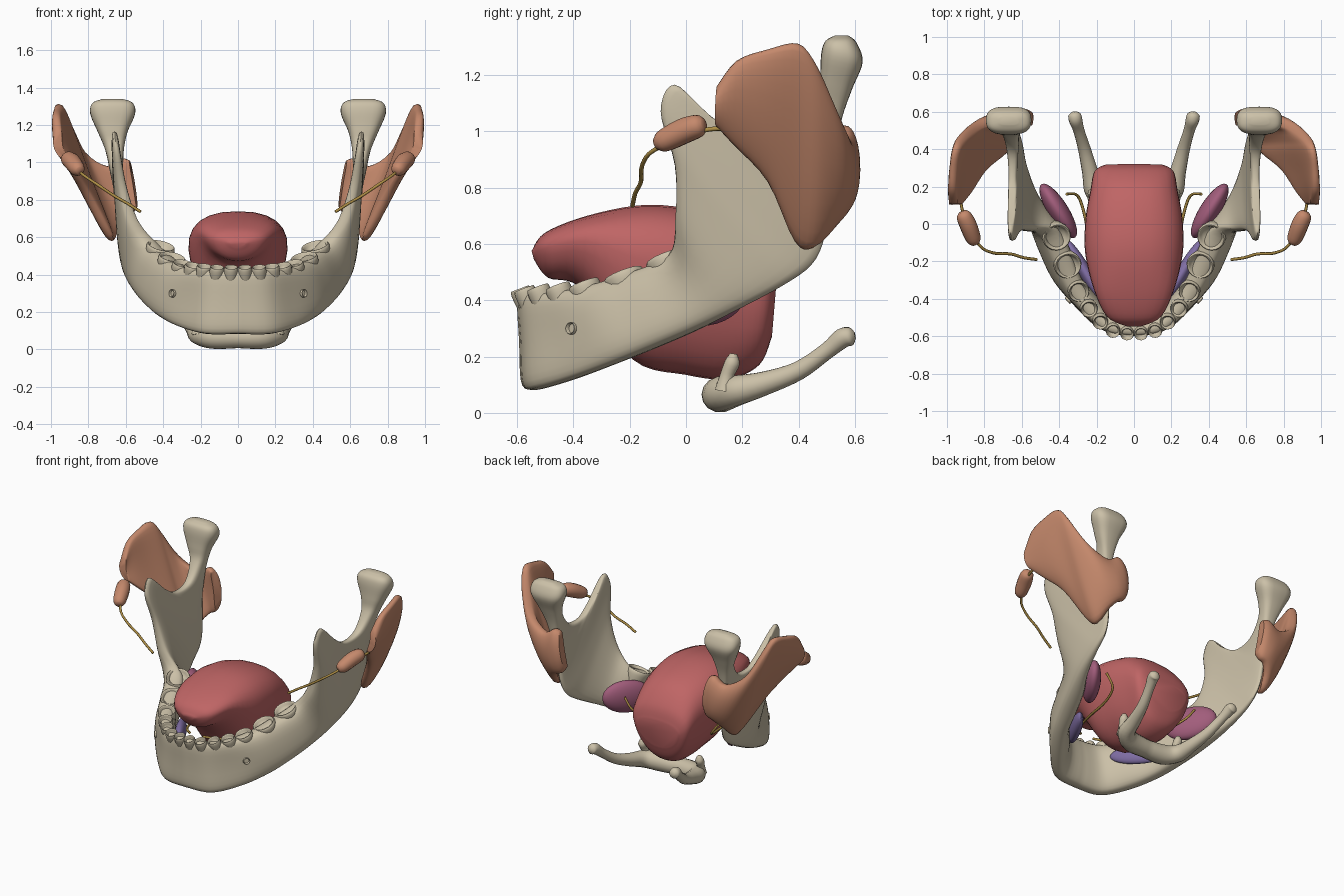
import bpy, bmesh
from math import sin, cos, pi, radians
from mathutils import Vector as V, Matrix

if "Cube" in bpy.data.objects:
    bpy.data.objects.remove(bpy.data.objects["Cube"])


def material(name, r, g, b):
    m = bpy.data.materials.new(name)
    m.diffuse_color = (r, g, b, 1)
    m.use_nodes = True
    m.node_tree.nodes["Principled BSDF"].inputs["Base Color"].default_value = m.diffuse_color
    return m


BONE = material("bone", .60, .53, .39)
MUSCLE = material("muscle", .52, .13, .13)
ORANGE = material("orange_gland", .56, .25, .15)
PINK = material("pink_gland", .36, .11, .20)
VIOLET = material("violet_gland", .22, .16, .38)
GOLD = material("duct", .42, .27, .06)


def finish(name, bm, mat, mirror, angle=50):
    bmesh.ops.recalc_face_normals(bm, faces=bm.faces)
    me = bpy.data.meshes.new(name)
    bm.to_mesh(me)
    bm.free()
    me.materials.append(mat)
    for p in me.polygons:
        p.use_smooth = True
    me.set_sharp_from_angle(angle=radians(angle))
    ob = bpy.data.objects.new(name, me)
    bpy.context.collection.objects.link(ob)
    if mirror:
        md = ob.modifiers.new("mirror", 'MIRROR')
        md.merge_threshold = .001
    return ob


def catmull(a, b, c, d, t):
    return .5 * (2*b + (c-a)*t + (2*a-5*b+4*c-d)*t*t + (3*b-a-3*c+d)*t**3)


def skin(bm, rings, sub=4, cap0=True, cap1=True):
    """Smooth surface through a row of closed rings."""
    dense = []
    k = len(rings)
    for i in range(k - 1):
        quad = [rings[max(0, min(k-1, i+j))] for j in (-1, 0, 1, 2)]
        for s in range(sub):
            dense.append([catmull(*p, s/sub) for p in zip(*quad)])
    dense.append(rings[-1])
    rows = [[bm.verts.new(p) for p in r] for r in dense]
    n = len(rows[0])
    for a, b in zip(rows, rows[1:]):
        for j in range(n):
            bm.faces.new((a[j], a[(j+1) % n], b[(j+1) % n], b[j]))
    if cap0:
        bm.faces.new(rows[0])
    if cap1:
        bm.faces.new(rows[-1])


def power(v, e):
    return abs(v)**e * (1 if v >= 0 else -1)


def slab_ring(B, T, n, w, n_pts=28, taper=0, bow=0, e=.6):
    """Flattened section reaching from B to T, w thick along n."""
    B, T = V(B), V(T)
    out = []
    for i in range(n_pts):
        a = 2*pi*i/n_pts
        c, s = power(cos(a), .8), power(sin(a), e)
        out.append((B+T)/2 + (T-B)/2*c + n*(w/2*s*(1+taper*c) + bow*(1-c*c)))
    return out


def outward(deg):
    return V((sin(radians(deg)), -cos(radians(deg)), 0))


def tube(bm, pts, sides=12, sub=4, cap0=True):
    """Round rod along (x, y, z, radius) points."""
    P = [V(p[:3]) for p in pts]
    rings = []
    for i, p in enumerate(pts):
        t = (P[min(i+1, len(P)-1)] - P[max(i-1, 0)]).normalized()
        if P[i].x == 0:
            t = V((1, 0, 0))
        u = t.cross(V((.1, .05, 1))).normalized() if abs(t.z) < .9 else t.cross(V((0, 1, 0))).normalized()
        v = t.cross(u)
        rings.append([P[i] + (u*cos(2*pi*j/sides) + v*sin(2*pi*j/sides))*p[3] for j in range(sides)])
    skin(bm, rings, sub, cap0)


def ellipsoid(name, loc, direction, size, mat):
    bm = bmesh.new()
    q = V(direction).to_track_quat('X', 'Z').to_matrix().to_4x4()
    bmesh.ops.create_uvsphere(bm, u_segments=28, v_segments=16, radius=1,
                              matrix=Matrix.Translation(loc) @ q @ Matrix.Diagonal((*size, 1)))
    finish(name, bm, mat, True)


# Lower jaw: sections fan from the chin along the body, up the ramus to the condyle
# (outward angle, lower border xyz, upper border xyz, thickness)
jaw = [
    (0, 0, -.55, .083, 0, -.565, .425, .11),
    (20, .17, -.525, .083, .13, -.545, .425, .11),
    (45, .30, -.40, .12, .23, -.46, .43, .12),
    (60, .40, -.25, .175, .315, -.335, .455, .13),
    (62, .465, -.10, .235, .38, -.19, .50, .145),
    (65, .52, .05, .30, .455, -.05, .565, .14),
    (76, .57, .20, .375, .56, -.035, .69, .11),
    (85, .60, .34, .45, .62, -.04, .88, .08),
    (88, .61, .44, .52, .65, -.09, 1.07, .06),
    (90, .62, .485, .60, .66, -.04, 1.165, .05),
    (90, .63, .50, .70, .655, .08, 1.06, .05),
    (90, .64, .51, .82, .65, .22, .97, .05),
    (90, .65, .53, .93, .65, .37, .98, .07),
    (90, .66, .555, 1.05, .66, .46, 1.09, .10),
    (90, .67, .59, 1.15, .67, .475, 1.18, .16),
    (90, .67, .627, 1.245, .67, .48, 1.275, .24),
    (90, .67, .605, 1.315, .67, .495, 1.32, .215)]
bm = bmesh.new()
rings = [slab_ring(s[1:4], s[4:7], outward(s[0]), s[7], bow=-.02 if i < 3 else 0) for i, s in enumerate(jaw)]
rings.append(slab_ring((.67, .575, 1.34), (.67, .53, 1.34), outward(90), .10))
skin(bm, rings, 5, cap0=False)
for v in bm.verts:
    v.co.x = max(v.co.x, 0)
finish("lower_jaw", bm, BONE, True, 60)


# Empty tooth sockets: small cups along the ridge, plus the nerve opening on the chin
def cup(bm, loc, normal, r, depth):
    q = V(normal).to_track_quat('Z', 'Y').to_matrix()
    prof = [(.8, -.09), (.95, -.04), (1, -.008), (.92, .006), (.8, 0), (.62, -.6*depth), (.1, -depth)]
    rings = [[V(loc) + q @ V((k*r*cos(a*pi/9), k*r*sin(a*pi/9), h)) for a in range(18)] for k, h in prof]
    skin(bm, rings, 2)


bm = bmesh.new()
for x, y, z, r in [(.037, -.588, .435, .037), (.112, -.573, .435, .039), (.18, -.525, .44, .042),
                   (.24, -.455, .445, .047), (.295, -.362, .455, .058), (.353, -.222, .49, .075),
                   (.412, -.07, .55, .078)]:
    cup(bm, (x, y, z), (-x*.55, -.38, 1), r, .035)
finish("tooth_sockets", bm, BONE, True, 60)
bm = bmesh.new()
cup(bm, (.352, -.408, .30), (.75, -.65, .1), .022, .02)
finish("nerve_opening", bm, BONE, True, 60)

# Tongue: sections from tip to root (upper y z, lower y z, half width)
tongue = [(-.548, .575, -.54, .545, .04), (-.50, .64, -.49, .48, .135), (-.35, .70, -.37, .44, .20),
          (-.15, .738, -.19, .19, .245), (.03, .72, 0, .135, .245), (.19, .66, .15, .12, .22),
          (.29, .55, .26, .17, .20), (.32, .45, .305, .27, .15)]
bm = bmesh.new()
skin(bm, [slab_ring((0, c, d), (0, a, b), V((1, 0, 0)), 2*w, taper=.28, e=.85) for a, b, c, d, w in tongue], 5)
finish("tongue", bm, MUSCLE, False, 70)

# Hyoid bone: body with greater horns, and the lesser horns
bm = bmesh.new()
tube(bm, [(0, .115, .064, .058), (.13, .125, .066, .064), (.21, .18, .08, .055), (.235, .28, .105, .043),
          (.265, .40, .15, .034), (.295, .50, .22, .03), (.312, .555, .265, .036), (.318, .585, .272, .033),
          (.32, .60, .275, .012)], 14, 4, cap0=False)
tube(bm, [(.21, .14, .08, .04), (.215, .145, .13, .026), (.22, .165, .18, .028), (.22, .17, .21, .012)], 10)
finish("hyoid_bone", bm, BONE, True, 60)

# Parotid gland: thick sheet outside the ramus, wrapping behind it
parotid = [
    (85, .93, .105, 1.02, .955, .11, 1.16, .05),
    (88, .88, .17, .95, .97, .18, 1.25, .065),
    (90, .80, .29, .82, .968, .29, 1.29, .075),
    (98, .69, .385, .61, .955, .40, 1.31, .08),
    (120, .67, .45, .585, .92, .46, 1.23, .085),
    (145, .64, .52, .66, .83, .525, 1.06, .085),
    (165, .60, .555, .71, .70, .555, .98, .08),
    (180, .56, .555, .73, .62, .56, 1.02, .08),
    (190, .54, .545, .76, .58, .55, 1.01, .07)]
bm = bmesh.new()
skin(bm, [slab_ring(s[1:4], s[4:7], outward(s[0]), s[7], bow=.02) for s in parotid], 4)
finish("parotid_gland", bm, ORANGE, True, 60)

# Accessory gland and the cheek duct
bm = bmesh.new()
tube(bm, [(.845, -.105, .955, .022), (.858, -.08, .965, .040), (.885, -.01, 1.0, .046),
          (.91, .045, 1.02, .040), (.92, .065, 1.025, .02)], 14)
finish("accessory_gland", bm, ORANGE, True, 60)
bm = bmesh.new()
tube(bm, [(.93, .15, 1.01, .008), (.91, .05, 1.0, .008), (.83, -.11, .935, .008), (.75, -.155, .88, .008),
          (.66, -.16, .82, .008), (.59, -.18, .78, .008), (.52, -.19, .735, .008)], 8)
finish("cheek_duct", bm, GOLD, True)

# Glands and duct on the inner side of the jaw
ellipsoid("submandibular_gland", (.405, .07, .42), (.5, .80, .12), (.17, .055, .11), PINK)
ellipsoid("sublingual_gland", (.262, -.255, .285), (.5, .85, -.12), (.20, .035, .065), VIOLET)
bm = bmesh.new()
tube(bm, [(.36, .16, .46, .008), (.30, .15, .38, .008), (.26, .03, .345, .008), (.23, -.15, .34, .008),
          (.14, -.36, .38, .008), (.05, -.46, .41, .008)], 8)
finish("floor_duct", bm, GOLD, True)
